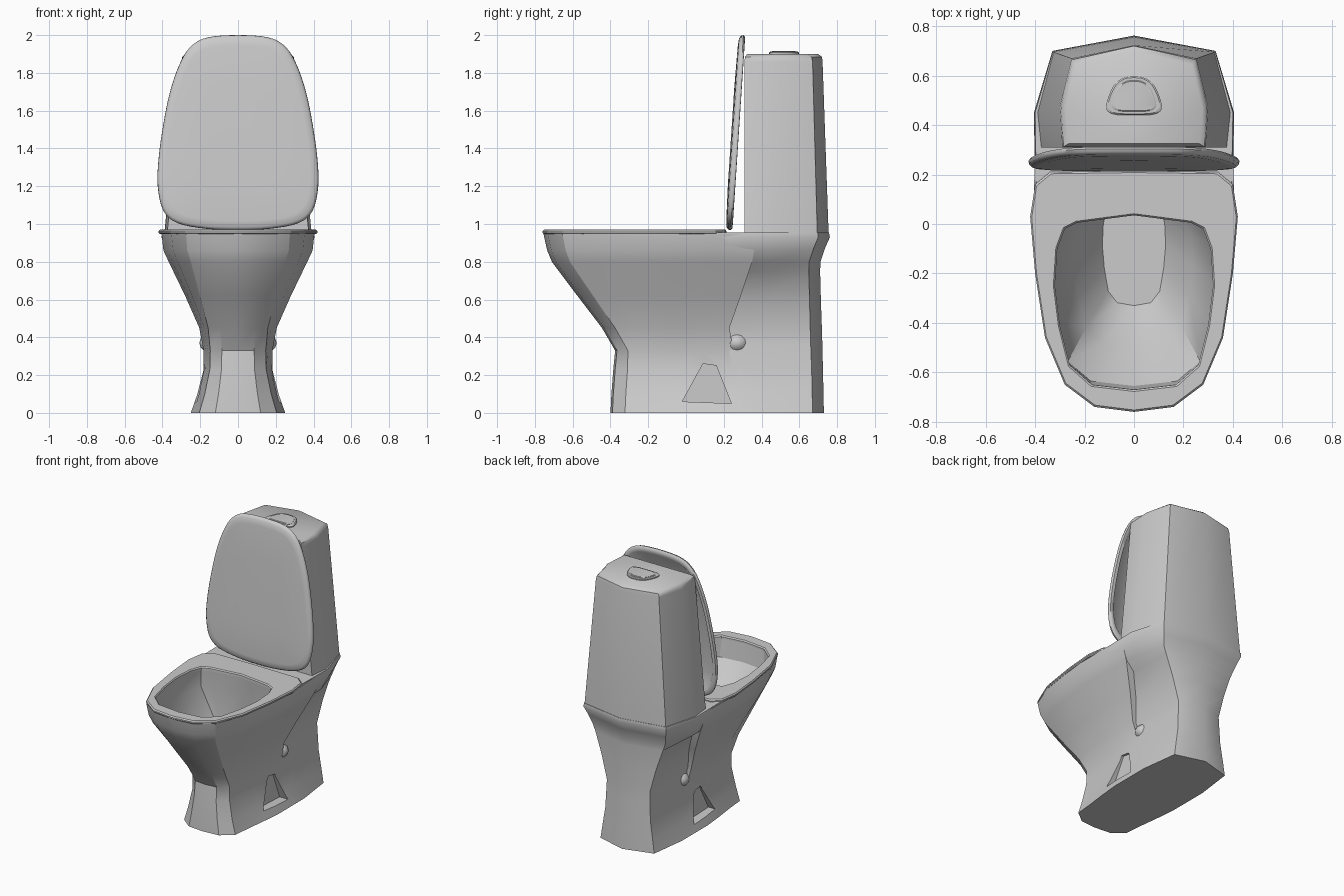
import bpy, bmesh
from mathutils import Vector

if "Cube" in bpy.data.objects:
    bpy.data.objects.remove(bpy.data.objects["Cube"])


def mirror(half):
    """Half outline from centre to centre -> full closed outline."""
    return half + [(-x, y) for x, y in reversed(half[1:-1])]


def spline(pts, steps=4):
    """Catmull-Rom smoothing of a half outline that is mirrored on x = 0."""
    ext = [(-pts[1][0], pts[1][1])] + pts + [(-pts[-2][0], pts[-2][1])]
    out = []
    for i in range(1, len(ext) - 2):
        a, b, c, d = (Vector(p) for p in ext[i - 1:i + 3])
        for s in range(steps):
            t = s / steps
            p = 0.5 * (2 * b + (c - a) * t + (2 * a - 5 * b + 4 * c - d) * t * t
                       + (3 * b - a - 3 * c + d) * t ** 3)
            out.append((p.x, p.y))
    return out + [pts[-1]]


def scale(pts, k, cx=0.0, cy=0.0):
    return [(cx + (x - cx) * k, cy + (y - cy) * k) for x, y in pts]


def at(pts, z):
    return [(x, y, z) for x, y in pts]


def loft(name, rings, closed=False, angle=30):
    bm = bmesh.new()
    vs = [[bm.verts.new(p) for p in r] for r in rings]
    n = len(vs[0])
    pairs = list(zip(vs, vs[1:])) + ([(vs[-1], vs[0])] if closed else [])
    for a, b in pairs:
        for i in range(n):
            j = (i + 1) % n
            bm.faces.new((a[i], a[j], b[j], b[i]))
    if not closed:
        bm.faces.new(vs[0])
        bm.faces.new(vs[-1])
    bmesh.ops.recalc_face_normals(bm, faces=bm.faces)
    me = bpy.data.meshes.new(name)
    bm.to_mesh(me)
    bm.free()
    ob = bpy.data.objects.new(name, me)
    bpy.context.collection.objects.link(ob)
    smooth(ob, angle)
    return ob


def smooth(ob, angle=30):
    bpy.ops.object.select_all(action='DESELECT')
    ob.select_set(True)
    bpy.context.view_layer.objects.active = ob
    bpy.ops.object.shade_smooth_by_angle(angle=angle * 3.14159 / 180)


# Bowl: outer shell blended from a boxy foot to an egg-shaped rim, then hollow inside
FOOT = [(0, 0), (.48, .015), (.82, .11), (.87, .3), (.94, .5), (1, .72), (1, .9), (1, 1), (0, 1)]
RIM = [(0, 0), (.38, .02), (.68, .09), (.87, .26), (.95, .45), (1, .62), (1, .8), (.98, 1), (0, 1)]
opening = [(0, -.67), (.17, -.65), (.26, -.57), (.30, -.41), (.32, -.25),
           (.31, -.1), (.28, -.02), (.23, .005), (0, .035)]


def bowl_ring(z, yf, yb, w, t):
    half = [((a + (c - a) * t) * w, yf + (b + (d - b) * t) * (yb - yf))
            for (a, b), (c, d) in zip(FOOT, RIM)]
    return at(mirror(half), z)


def inner_ring(z, yf, yb, sx):
    return at(mirror([(x * sx, yf + (y + .67) / .705 * (yb - yf)) for x, y in opening]), z)


bowl = loft("bowl", [bowl_ring(*r) for r in [
    (0, -.40, .30, .25, 0), (.10, -.395, .30, .215, 0), (.23, -.385, .30, .182, 0),
    (.33, -.375, .25, .182, .1), (.45, -.445, .23, .205, .35), (.62, -.575, .29, .28, .7),
    (.80, -.71, .35, .367, 1), (.86, -.735, .36, .395, 1), (.95, -.755, .36, .405, 1)]]
    + [inner_ring(*r) for r in [(.95, -.67, .035, 1), (.82, -.655, .045, 1.03),
                                (.62, -.50, .06, .75), (.44, -.33, .08, .4)]])

# Triangular fixing recess on each side of the foot
for s in (1, -1):
    tri = [(-.02, .06), (.24, .05), (.16, .25), (.09, .26)]
    cut = loft("recess_cutter", [[(s * x, y, z) for y, z in tri] for x in (.165, .4)])
    cut.hide_render = True
    mod = bowl.modifiers.new("recess", 'BOOLEAN')
    mod.operation, mod.solver, mod.object = 'DIFFERENCE', 'EXACT', cut
    bpy.context.view_layer.objects.active = bowl
    bpy.ops.object.modifier_apply(modifier=mod.name)
    bpy.data.objects.remove(cut)
smooth(bowl, 40)


# Rear column and cistern share one pointed plan
def rear_ring(z, yf, xf, xs, ys, xc, yc, yb):
    return at(mirror([(0, yf), (xf, yf), (xs, ys), (xc, yc), (0, yb)]), z)


loft("rear_column", [rear_ring(*r) for r in [
    (0, .25, .25, .25, .40, .215, .67, .73), (.10, .25, .215, .215, .40, .20, .668, .728),
    (.23, .25, .182, .182, .40, .18, .665, .725), (.36, .22, .182, .182, .40, .175, .66, .722),
    (.43, .20, .172, .172, .40, .172, .658, .72), (.60, .18, .22, .222, .42, .218, .654, .714),
    (.75, .18, .28, .285, .42, .27, .65, .71),
    (.80, .16, .355, .355, .44, .29, .652, .712), (.87, .15, .39, .39, .45, .31, .675, .735),
    (.93, .15, .40, .405, .45, .33, .70, .762), (.955, .15, .395, .40, .45, .328, .698, .757)]],
    angle=40)
loft("cistern", [rear_ring(*r) for r in [
    (.95, .31, .375, .39, .45, .325, .695, .755), (1.86, .31, .29, .30, .475, .252, .67, .723),
    (1.885, .312, .285, .295, .475, .247, .665, .72), (1.90, .325, .265, .275, .47, .235, .645, .70)]],
    angle=40)

# Trap bulge showing behind the bowl
bpy.ops.mesh.primitive_uv_sphere_add(segments=24, ring_count=12, radius=1, location=(0, .27, .37))
trap = bpy.context.object
trap.name = "trap_bulge"
trap.scale = (.205, .10, .085)
bpy.ops.object.transform_apply(location=False, rotation=False, scale=True)
smooth(trap, 40)

# Seat: flat ring with softened edges
seat_out = mirror([(0, -.76), (.16, -.74), (.28, -.65), (.36, -.46), (.40, -.2),
                   (.42, .03), (.40, .16), (.34, .21), (0, .215)])
seat_in = mirror(opening)
loft("seat", [at(scale(seat_out, .985, 0, -.25), .946), at(seat_out, .953), at(seat_out, .962),
              at(scale(seat_out, .985, 0, -.25), .97), at(scale(seat_in, 1.02, 0, -.3), .97),
              at(seat_in, .962), at(seat_in, .946)], closed=True)

# Raised lid: rounded outline in x and z, leaning back on the cistern
lid = mirror(spline([(0, .968), (.17, .975), (.32, 1.005), (.395, 1.07), (.425, 1.2), (.42, 1.35),
                     (.395, 1.53), (.36, 1.70), (.31, 1.845), (.25, 1.94), (.16, 1.988), (0, 2.0)]))


def lid_ring(k, dy):
    return [(x, .228 + (z - .97) * .066 + dy, z) for x, z in scale(lid, k, 0, 1.45)]


loft("lid", [lid_ring(.90, .004), lid_ring(.93, .018), lid_ring(.985, .017), lid_ring(1, .008),
             lid_ring(.995, -.004), lid_ring(.97, -.014), lid_ring(.90, -.018),
             lid_ring(.5, -.022)], angle=50)

# Flush plate and button
plate = mirror(spline([(0, .44), (.085, .445), (.113, .475), (.085, .555), (.045, .59), (0, .597)]))
loft("flush_plate", [at(plate, 1.895), at(plate, 1.907), at(scale(plate, .93, 0, .52), 1.912)])
knob = scale(plate, .8, 0, .515)
loft("flush_button", [at(knob, 1.905), at(knob, 1.914), at(scale(knob, .94, 0, .515), 1.917)])
